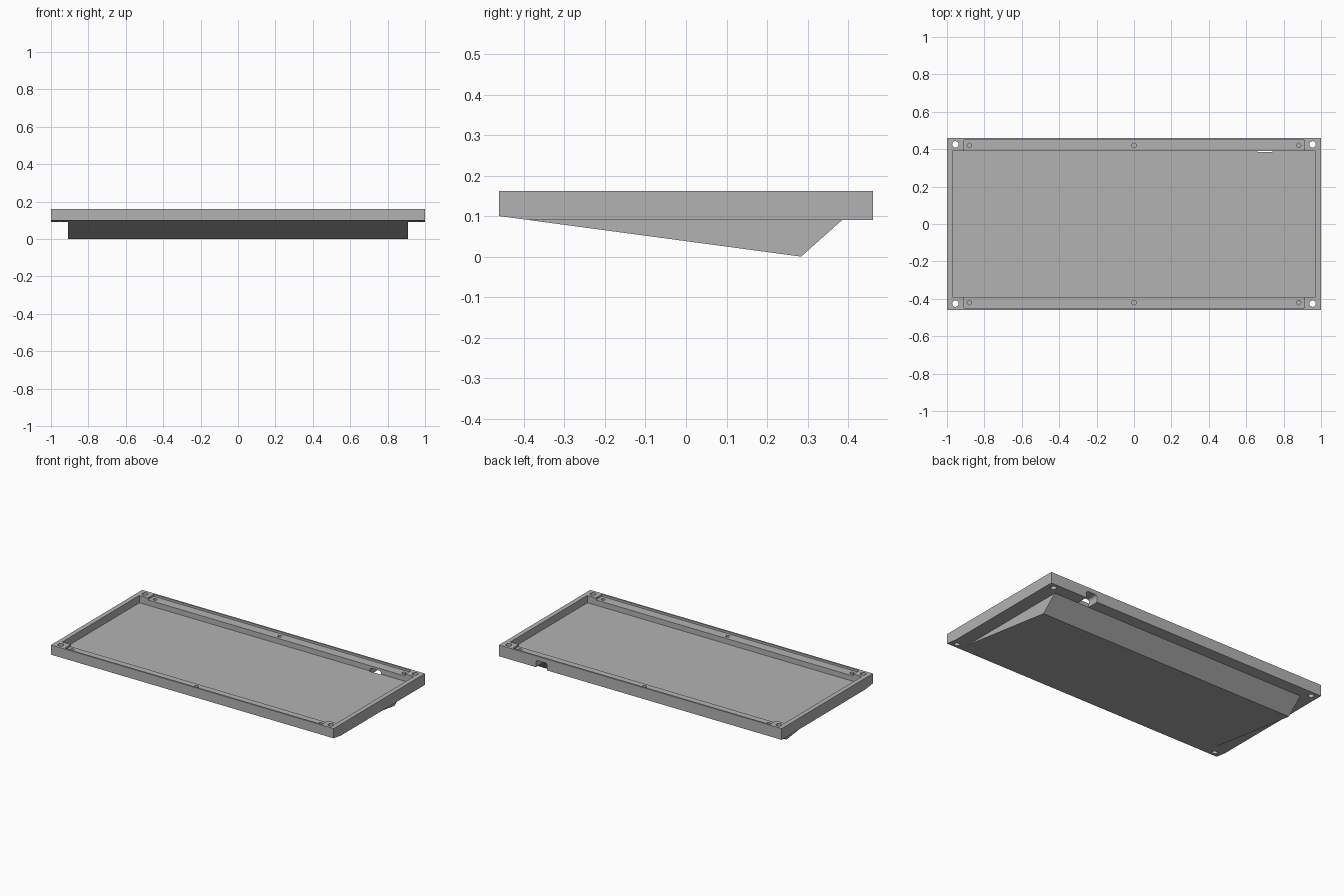
import bpy, bmesh, math
from mathutils import Matrix

default = bpy.data.objects.get("Cube")
if default:
    bpy.data.objects.remove(default)

grey = bpy.data.materials.new("light_grey")
grey.use_nodes = True
colour = (0.45, 0.45, 0.45, 1)
grey.diffuse_color = colour
grey.node_tree.nodes["Principled BSDF"].inputs["Base Color"].default_value = colour

W, D, TOP, BASE, FLOOR = 1.0, 0.461, 0.162, 0.09, 0.115
INNER, LIP, STRIP = 0.39, 0.45, 0.91


def finish(name, bm):
    bmesh.ops.recalc_face_normals(bm, faces=bm.faces)
    mesh = bpy.data.meshes.new(name)
    bm.to_mesh(mesh)
    bm.free()
    mesh.materials.append(grey)
    ob = bpy.data.objects.new(name, mesh)
    bpy.context.collection.objects.link(ob)
    return ob


def extrude_x(name, profile, half):
    """Extrude a (y, z) side profile across the width."""
    bm = bmesh.new()
    face = bm.faces.new([bm.verts.new((-half, y, z)) for y, z in profile])
    ext = bmesh.ops.extrude_face_region(bm, geom=[face])["geom"]
    bmesh.ops.translate(bm, vec=(2 * half, 0, 0),
                        verts=[v for v in ext if isinstance(v, bmesh.types.BMVert)])
    return finish(name, bm)


def box(name, x0, x1, y0, y1, z0, z1):
    bm = bmesh.new()
    m = Matrix.Translation(((x0 + x1) / 2, (y0 + y1) / 2, (z0 + z1) / 2))
    bmesh.ops.create_cube(bm, size=1, matrix=m @ Matrix.Diagonal((x1 - x0, y1 - y0, z1 - z0, 1)))
    return finish(name, bm)


def drill(name, x, y, r, z0, z1):
    bm = bmesh.new()
    bmesh.ops.create_cone(bm, cap_ends=True, segments=24, radius1=r, radius2=r, depth=z1 - z0,
                          matrix=Matrix.Translation((x, y, (z0 + z1) / 2)))
    return finish(name, bm)


def cut(target, cutter):
    mod = target.modifiers.new(cutter.name, 'BOOLEAN')
    mod.operation = 'DIFFERENCE'
    mod.solver = 'EXACT'
    mod.object = cutter
    bpy.context.view_layer.objects.active = target
    bpy.ops.object.modifier_apply(modifier=mod.name)
    bpy.data.objects.remove(cutter)


# Tray body with the sloped front underside
tray = extrude_x("tray", [(-D, TOP), (D, TOP), (D, BASE), (-0.386, BASE), (-D, 0.1)], W)

# Main cavity
cut(tray, box("cavity", -0.97, 0.97, -INNER, INNER, FLOOR, 0.3))

# Recessed strips, screw holes and corner through-holes
for s in (-1, 1):
    y0, y1 = sorted((s * (INNER - 0.02), s * LIP))
    cut(tray, box("strip_recess", -STRIP, STRIP, y0, y1, TOP - 0.013, 0.3))
    for x in (-0.88, 0, 0.88):
        cut(tray, drill("screw_hole", x, s * 0.42, 0.012, 0.112, 0.3))
    for x in (-0.955, 0.955):
        cut(tray, drill("corner_hole", x, s * 0.426, 0.017, 0, 0.3))

# Cable notch through the back wall, with rounded upper corners
notch = box("cable_notch", 0.66, 0.74, INNER - 0.005, 0.5, 0.05, 0.135)
bev = notch.modifiers.new("round", 'BEVEL')
bm = bmesh.new()
bm.from_mesh(notch.data)
edges = [e for e in bm.edges if all(v.co.z > 0.13 for v in e.verts)
         and abs(e.verts[0].co.x - e.verts[1].co.x) < 0.001]
bmesh.ops.bevel(bm, geom=edges, offset=0.015, segments=4, profile=0.5, affect='EDGES')
bm.to_mesh(notch.data)
bm.free()
notch.modifiers.remove(bev)
cut(tray, notch)

# Wedge foot underneath
wedge = extrude_x("wedge_foot", [(-0.386, BASE), (0.284, 0), (0.385, BASE), (0.38, 0.1), (-0.37, 0.1)], STRIP)

# Smooth hole walls while keeping hard edges
for ob in (tray, wedge):
    bpy.ops.object.select_all(action='DESELECT')
    ob.select_set(True)
    bpy.context.view_layer.objects.active = ob
    bpy.ops.object.shade_smooth_by_angle(angle=math.radians(30))
